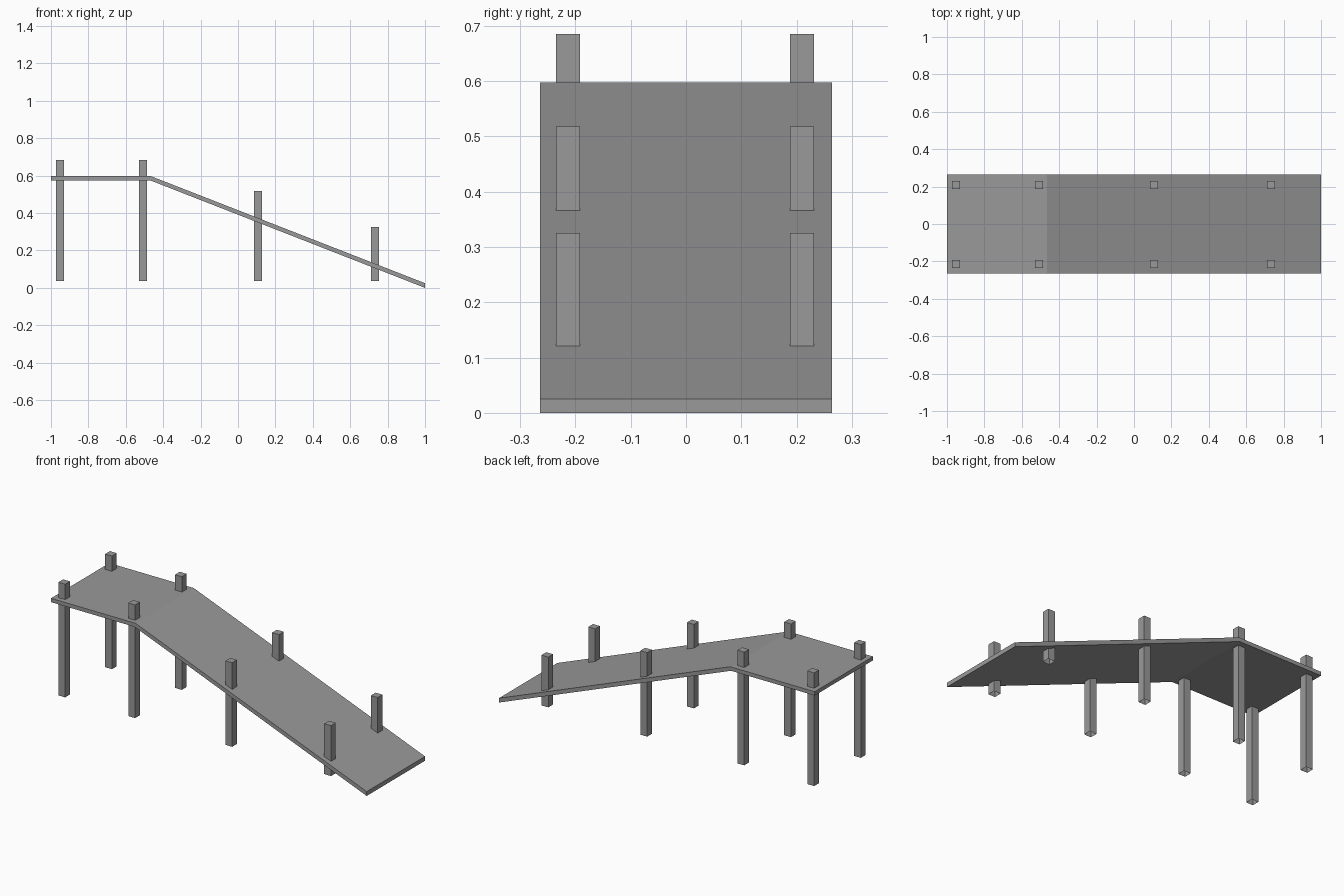
import bpy
import bmesh

cube = bpy.data.objects.get("Cube")
if cube:
    bpy.data.objects.remove(cube, do_unlink=True)

# One flat grey for the whole structure
GREY = (0.32, 0.32, 0.32, 1)
grey = bpy.data.materials.new("grey")
grey.use_nodes = True
grey.diffuse_color = GREY
grey.node_tree.nodes["Principled BSDF"].inputs["Base Color"].default_value = GREY


def extrude(name, outline, direction, open_start=False):
    """Extrude a flat outline into a prism, optionally open at its start."""
    bm = bmesh.new()
    base = bm.faces.new([bm.verts.new(p) for p in outline])
    result = bmesh.ops.extrude_face_region(bm, geom=[base], use_keep_orig=True)
    moved = [v for v in result["geom"] if isinstance(v, bmesh.types.BMVert)]
    bmesh.ops.translate(bm, verts=moved, vec=direction)
    bmesh.ops.recalc_face_normals(bm, faces=bm.faces)
    if open_start:
        bmesh.ops.delete(bm, geom=[base], context='FACES_ONLY')
    mesh = bpy.data.meshes.new(name)
    bm.to_mesh(mesh)
    bm.free()
    mesh.materials.append(grey)
    obj = bpy.data.objects.new(name, mesh)
    bpy.context.collection.objects.link(obj)
    return obj


# Deck: level landing followed by a straight ramp
HALF_WIDTH = 0.264
profile = [(-1, 0.575), (-0.47, 0.575), (1, 0), (1, 0.025), (-0.465, 0.597), (-1, 0.597)]
extrude("ramp_deck", [(x, -HALF_WIDTH, z) for x, z in profile], (0, 2 * HALF_WIDTH, 0))

# Square hollow posts, open underneath, in pairs along both edges
HALF_POST = 0.0215
FOOT = 0.037
corners = [(-1, -1), (1, -1), (1, 1), (-1, 1)]
posts = [("end", -0.952, 0.685), ("bend", -0.509, 0.685),
         ("middle", 0.106, 0.518), ("low", 0.732, 0.325)]
for label, x, top in posts:
    for side, y in (("front", -0.2135), ("back", 0.2095)):
        outline = [(x + HALF_POST * i, y + HALF_POST * j, FOOT) for i, j in corners]
        extrude(f"{label}_{side}_post", outline, (0, 0, top - FOOT), open_start=True)
